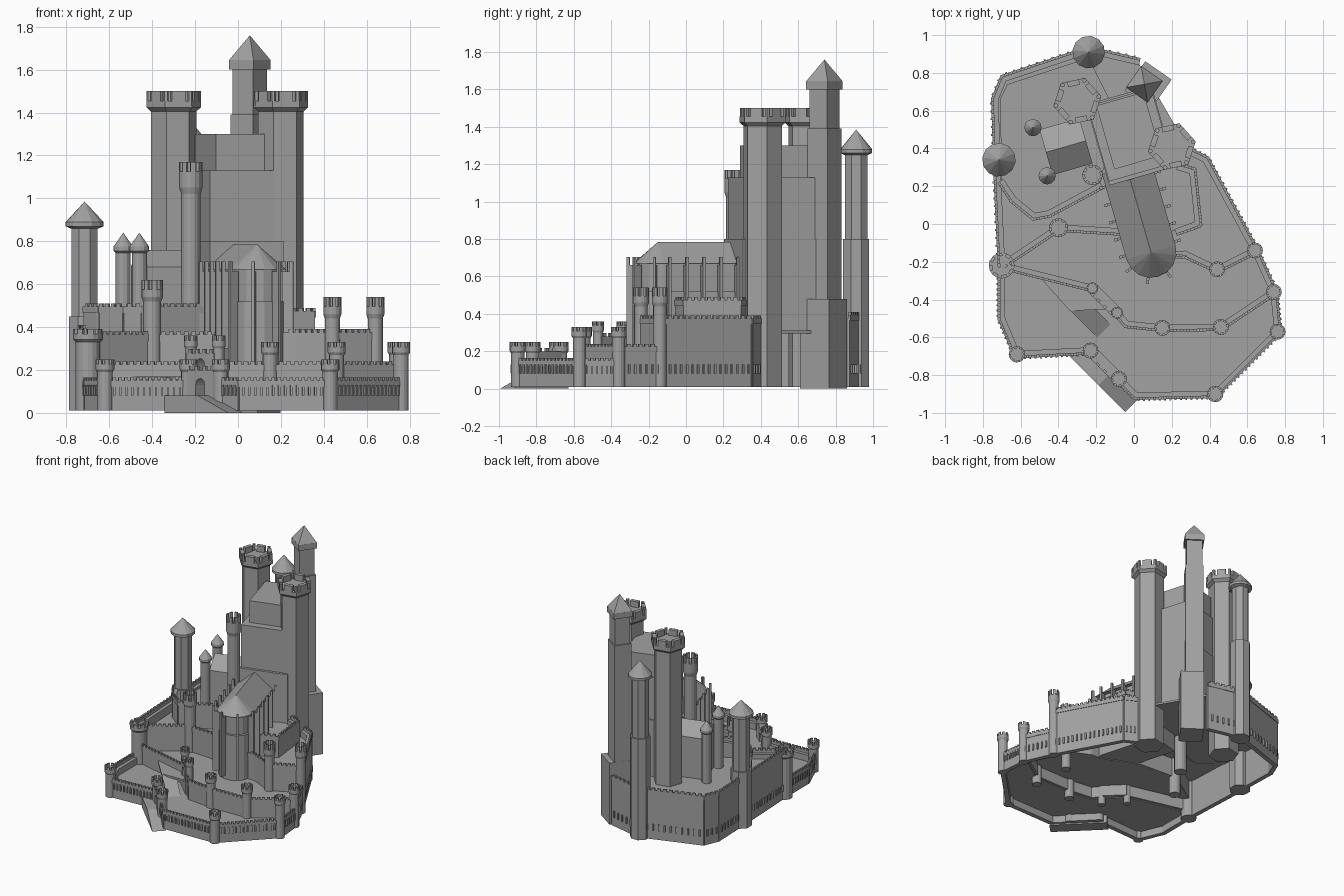
import bpy, bmesh, math
from mathutils import Vector, Matrix

if "Cube" in bpy.data.objects:
    bpy.data.objects.remove(bpy.data.objects["Cube"])

stone = bpy.data.materials.new("grey stone")
stone.use_nodes = True
GREY = (0.36, 0.36, 0.36, 1)
stone.diffuse_color = GREY
stone.node_tree.nodes["Principled BSDF"].inputs["Base Color"].default_value = GREY


def finish(bm, name):
    bmesh.ops.recalc_face_normals(bm, faces=bm.faces)
    mesh = bpy.data.meshes.new(name)
    bm.to_mesh(mesh)
    bm.free()
    mesh.materials.append(stone)
    ob = bpy.data.objects.new(name, mesh)
    bpy.context.collection.objects.link(ob)
    return ob


def loft(bm, low, high):
    a, b = [bm.verts.new(p) for p in low], [bm.verts.new(p) for p in high]
    n = len(a)
    bm.faces.new(a[::-1])
    bm.faces.new(b)
    for i in range(n):
        j = (i + 1) % n
        bm.faces.new((a[i], a[j], b[j], b[i]))


def prism(bm, pts, z0, z1):
    loft(bm, [(x, y, z0) for x, y in pts], [(x, y, z1) for x, y in pts])


def box(bm, x, y, z0, z1, along, across, ang):
    m = Matrix.LocRotScale(Vector((x, y, (z0 + z1) / 2)), Matrix.Rotation(ang, 3, 'Z'),
                           Vector((along, across, z1 - z0)))
    bmesh.ops.create_cube(bm, size=1, matrix=m)


def ring(x, y, r, n, turn=0):
    return [(x + r * math.cos(turn + math.tau * i / n),
             y + r * math.sin(turn + math.tau * i / n)) for i in range(n)]


def drum(bm, x, y, r0, r1, z0, z1, n, turn=0):
    if r1:
        loft(bm, [(*p, z0) for p in ring(x, y, r0, n, turn)], [(*p, z1) for p in ring(x, y, r1, n, turn)])
    else:
        bmesh.ops.create_cone(bm, segments=n, cap_ends=True, radius1=r0, radius2=0, depth=z1 - z0,
                              matrix=Matrix.Translation((x, y, (z0 + z1) / 2)) @ Matrix.Rotation(turn, 4, 'Z'))


def merlon_tower(name, x, y, r, z0, z1, n=16, head=0.075, merlons=8, tall=0.03, flare=1.2, turn=0):
    bm = bmesh.new()
    R = r * flare
    drum(bm, x, y, r, r, z0, z1 - head, n, turn)
    drum(bm, x, y, r, R, z1 - head, z1 - head * 0.8, n, turn)
    drum(bm, x, y, R, R, z1 - head * 0.8, z1 - tall, n, turn)
    apo = R * math.cos(math.pi / n)
    for i in range(merlons):
        a = turn + math.pi / n + math.tau * i / merlons
        c, s = math.cos(a), math.sin(a)
        box(bm, x + c * apo * 0.87, y + s * apo * 0.87, z1 - tall, z1, apo * 0.26, apo * 3.4 / merlons, a)
    finish(bm, name)


def spire_tower(name, x, y, r, z0, eave, tip, sides=8, head=1.35, turn=0, base=None, top=12):
    bm = bmesh.new()
    if base:
        drum(bm, x, y, base[0], base[0], z0, base[1], sides, turn)
    drum(bm, x, y, r, r, z0, eave - 0.03, sides, turn)
    drum(bm, x, y, r, r * head, eave - 0.03, eave - 0.02, top, turn)
    drum(bm, x, y, r * head, r * head, eave - 0.02, eave, top, turn)
    drum(bm, x, y, r * head, 0, eave, tip, top, turn)
    finish(bm, name)


def wall(name, pts, z0, z1, step=0.034, thick=0.035, brackets=False):
    # outer face lies to the right of the direction of travel
    bm = bmesh.new()
    for p, q in zip(pts, pts[1:]):
        p, q = Vector(p), Vector(q)
        d = q - p
        length, ang = d.length, math.atan2(d.y, d.x)
        d.normalize()
        out = Vector((d.y, -d.x))
        mid = (p + q) / 2
        box(bm, mid.x, mid.y, z0, z1 - 0.035, length + thick * 0.6, thick, ang)
        edge = mid + out * (thick / 2 - 0.003)
        box(bm, edge.x, edge.y, z1 - 0.045, z1 - 0.015, length + thick * 0.6, 0.014, ang)
        count = max(1, round(length / step))
        for i in range(count):
            c = p + d * length * (i + 0.5) / count + out * (thick / 2 - 0.003)
            box(bm, c.x, c.y, z1 - 0.016, z1, step * 0.6, 0.014, ang)
            if brackets:
                k = c + out * 0.006
                box(bm, k.x, k.y, 0.08, 0.13, 0.01, 0.014, ang)
    finish(bm, name)


def gate(name, p, q, z0, sill, z1, half, spring, depth=0.06):
    # arched opening cut into the profile of the wall
    p, q = Vector(p), Vector(q)
    d = (q - p).normalized()
    n = Vector((d.y, -d.x)) * depth / 2
    mid, L = (p + q) / 2, (q - p).length / 2
    prof = [(-L, z0), (-L, z1), (L, z1), (L, z0), (half, z0)]
    prof += [(half * math.cos(math.pi * i / 8), spring + half * math.sin(math.pi * i / 8)) for i in range(9)]
    prof.append((-half, z0))
    bm = bmesh.new()
    loft(bm, *[[(*(mid + d * s + n * k), z) for s, z in prof] for k in (-1, 1)])
    box(bm, mid.x, mid.y, z0, sill, L * 2, depth, math.atan2(d.y, d.x))
    for i in range(4):
        c = mid + d * L * (i - 1.5) / 2 + n * 0.8
        box(bm, c.x, c.y, z1, z1 + 0.018, 0.02, 0.014, math.atan2(d.y, d.x))
    finish(bm, name)


def ramp(name, start, ang, width, prof):
    d = Vector((math.cos(ang), math.sin(ang)))
    n = Vector((d.y, -d.x)) * width / 2
    bm = bmesh.new()
    loft(bm, *[[(*(Vector(start) + d * s + n * k), z) for s, z in prof] for k in (-1, 1)])
    finish(bm, name)


def slab(name, pts, z):
    bm = bmesh.new()
    prism(bm, pts, z - 0.015, z)
    finish(bm, name)


# Ward outlines
T = (-0.70, -0.22)
low_a = [T, (-0.70, -0.50), (-0.62, -0.69), (-0.23, -0.67)]
low_b = [(-0.08, -0.82), (0.01, -0.91), (0.43, -0.90), (0.76, -0.57), (0.74, -0.36)]
mid_a = [T, (-0.22, -0.34)]
mid_b = [(-0.09, -0.47), (-0.04, -0.53), (0.15, -0.55), (0.46, -0.545), (0.74, -0.36)]
up_a, up_b = [T, (-0.40, -0.02), (-0.08, -0.04)], [(0.22, -0.16), (0.27, -0.16), (0.44, -0.24), (0.64, -0.14)]
east = [(0.64, -0.14), (0.38, 0.34), (0.30, 0.38)]
west = [(0.02, 0.86), (-0.24, 0.92), (-0.69, 0.77), (-0.735, 0.66), (-0.72, 0.20), T]
in_a = [(-0.70, 0.22), (-0.64, 0.13), (-0.53, 0.04), (-0.45, 0.055), (-0.18, 0.20)]
in_b = [(0.23, -0.04), (0.34, 0.00), (0.31, 0.28), (0.24, 0.30)]

# Courtyard floors
slab("lower_ward_floor", low_a + low_b + mid_b[::-1] + mid_a[:0:-1], 0.08)
slab("middle_ward_floor", mid_a + mid_b + up_b[::-1] + up_a[:0:-1], 0.17)
slab("upper_ward_floor", up_a + up_b + east[1:] + west[:-1], 0.31)
slab("inner_ward_floor", in_a + [(-0.1, 0.6), (-0.24, 0.88), (-0.67, 0.74), (-0.71, 0.66)], 0.36)
slab("chapel_ward_floor", in_b + [(0.0, 0.3), (0.0, 0.0)], 0.42)

# Curtain walls
wall("lower_wall_right", low_a, 0.01, 0.165, 0.028, brackets=True)
wall("lower_wall_left", low_b, 0.01, 0.165, 0.028, brackets=True)
wall("middle_wall_right", mid_a, 0.07, 0.24)
wall("middle_wall_left", mid_b, 0.07, 0.24)
wall("middle_wall_side", [(0.74, -0.36), (0.64, -0.14)], 0.01, 0.24, brackets=True)
wall("upper_wall_right", up_a, 0.15, 0.38)
wall("upper_wall_left", up_b, 0.15, 0.39)
wall("upper_wall_side", east, 0.01, 0.39, brackets=True)
wall("rear_wall", west, 0.01, 0.41, 0.042, brackets=True)
wall("inner_wall_right", in_a, 0.29, 0.51)
wall("inner_wall_left", in_b, 0.29, 0.49)

# Gatehouses with their ramps
gate("outer_gate", low_a[-1], low_b[0], 0.01, 0.08, 0.2, 0.03, 0.13)
gate("middle_gate", mid_a[-1], mid_b[0], 0.07, 0.17, 0.28, 0.028, 0.225)
ramp("outer_ramp", (-0.265, -0.705), -math.pi / 4, 0.10, [(-0.06, 0), (-0.06, 0.08), (0.16, 0.08), (0.36, 0)])
ramp("middle_ramp", (-0.30, -0.425), -math.pi / 4, 0.10, [(0, 0.07), (0, 0.17), (0.21, 0.075), (0.21, 0.07)])
slab("middle_gate_landing", [(-0.50, -0.28), (-0.34, -0.46), (-0.12, -0.45), (-0.2, -0.33)], 0.17)

# Round towers with battlements
ROUND = [
    ("corner_tower", [T], 0.057, 0.39),
    ("lower_tower", [low_a[2], low_b[2]], 0.036, 0.25),
    ("outer_gate_tower", [low_a[3], low_b[0]], 0.035, 0.25),
    ("middle_tower", mid_b[2:] + [low_b[3]], 0.035, 0.33),
    ("middle_gate_tower", [mid_a[1], mid_b[0]], 0.026, 0.36),
    ("upper_tower", [up_b[2], up_b[3]], 0.035, 0.54),
    ("upper_side_tower", [up_a[1]], 0.042, 0.62),
    ("keep_turret", [(-0.22, 0.26)], 0.045, 1.17),
]
for name, spots, r, top in ROUND:
    for i, (x, y) in enumerate(spots):
        tall = top > 0.5
        merlon_tower(f"{name}_{i + 1}", x, y, r, 0.01, top, head=0.15 if top > 1 else 0.1 if tall else 0.06,
                     tall=0.045 if tall else 0.022)

# Spired towers
spire_tower("west_tower", -0.715, 0.34, 0.066, 0.01, 0.89, 0.985, base=(0.078, 0.45), turn=math.pi / 8)
spire_tower("north_tower", -0.24, 0.91, 0.064, 0.01, 1.28, 1.385, base=(0.075, 0.80), turn=math.pi / 8)
for i, (x, y) in enumerate([(-0.535, 0.51), (-0.46, 0.255)]):
    spire_tower(f"hall_turret_{i + 1}", x, y, 0.035, 0.3, 0.775, 0.84, 12, 1.3)

# Keep frame: u points forward, v to the side
TILT = math.radians(-16)
u, v = Vector((0.276, -0.961)), Vector((0.961, 0.276))


def local(c, a, b):
    return tuple(Vector(c) + u * a + v * b)


def rect(c, a0, a1, b0, b1):
    return [local(c, a, b) for a, b in ((a0, b0), (a1, b0), (a1, b1), (a0, b1))]


K = (-0.02, 0.47)
bm = bmesh.new()
prism(bm, rect(K, -0.22, 0.225, -0.18, 0.18), 0.3, 0.80)
prism(bm, rect(K, -0.21, 0.205, -0.175, 0.175), 0.80, 1.13)
prism(bm, rect(K, -0.20, 0.15, -0.13, 0.13), 1.13, 1.30)
finish(bm, "keep")
for name, x, y in (("keep_tower_right", -0.30, 0.65), ("keep_tower_left", 0.20, 0.41)):
    merlon_tower(name, x, y, 0.108, 0.01, 1.50, 6, 0.095, 6, 0.045, 1.2, math.radians(12))
    bm = bmesh.new()
    for a in range(6):
        p = ring(x, y, 0.116, 6, math.radians(12))[a]
        drum(bm, *p, 0.013, 0.013, 1.43, 1.50, 6)
    finish(bm, name + "_corner_merlons")

# Square watch tower
bm = bmesh.new()
SX, SY, SA = 0.055, 0.74, math.radians(-35)
box(bm, SX + 0.02, SY - 0.005, 0.0, 0.48, 0.17, 0.19, SA)
box(bm, SX, SY, 0.4, 1.39, 0.13, 0.13, SA)
box(bm, SX, SY, 1.39, 1.60, 0.115, 0.115, SA)
box(bm, SX, SY, 1.60, 1.645, 0.14, 0.14, SA)
drum(bm, SX, SY, 0.098, 0, 1.645, 1.76, 4, SA + math.pi / 4)
finish(bm, "watch_tower")

# Great hall with gabled roof
H = (-0.36, 0.41)
bm = bmesh.new()
prism(bm, rect(H, -0.12, 0.12, -0.11, 0.11), 0.3, 0.68)
gable = [(-0.125, 0.68), (0.0, 0.76), (0.125, 0.68)]
loft(bm, *[[(*local(H, a, b), z) for a, z in gable] for b in (-0.11, 0.11)])
finish(bm, "great_hall")

# Chapel with rounded end
P = (0.09, -0.15)


def apse(r, back=-0.47, n=8):
    arc = [(r * math.sin(math.pi * i / n), -r * math.cos(math.pi * i / n)) for i in range(n + 1)]
    return [local(P, a, b) for a, b in [(back, -r)] + arc + [(back, r)]]


bm = bmesh.new()
prism(bm, apse(0.125), 0.16, 0.52)
prism(bm, apse(0.105), 0.52, 0.68)
finish(bm, "chapel_body")
bm = bmesh.new()
eave = [bm.verts.new((*p, 0.668)) for p in apse(0.135)]
front, rear = bm.verts.new((*P, 0.785)), bm.verts.new((*local(P, -0.47, 0), 0.785))
for a, b in zip(eave[1:-2], eave[2:-1]):
    bm.faces.new((a, b, front))
bm.faces.new((eave[0], eave[1], front, rear))
bm.faces.new((eave[-2], eave[-1], rear, front))
bm.faces.new((eave[-1], eave[0], rear))
bm.faces.new(eave[::-1])
finish(bm, "chapel_roof")

# Buttress fins around the chapel
bm = bmesh.new()
for i in range(5):
    for s in (-1, 1):
        x, y = local(P, -0.02 - 0.095 * i, s * 0.14)
        box(bm, x, y, 0.3, 0.66, 0.045, 0.013, TILT + math.radians(32))
        x, y = local(P, -0.02 - 0.095 * i, s * 0.16)
        box(bm, x, y, 0.3, 0.705, 0.018, 0.016, TILT + math.radians(32))
for i in range(1, 8, 2):
    t = math.pi * i / 8
    for r, top, w in ((0.14, 0.66, 0.045), (0.16, 0.705, 0.018)):
        x, y = local(P, r * math.sin(t), -r * math.cos(t))
        box(bm, x, y, 0.2, top, w, 0.014, math.atan2(y - P[1], x - P[0]))
finish(bm, "chapel_buttresses")
